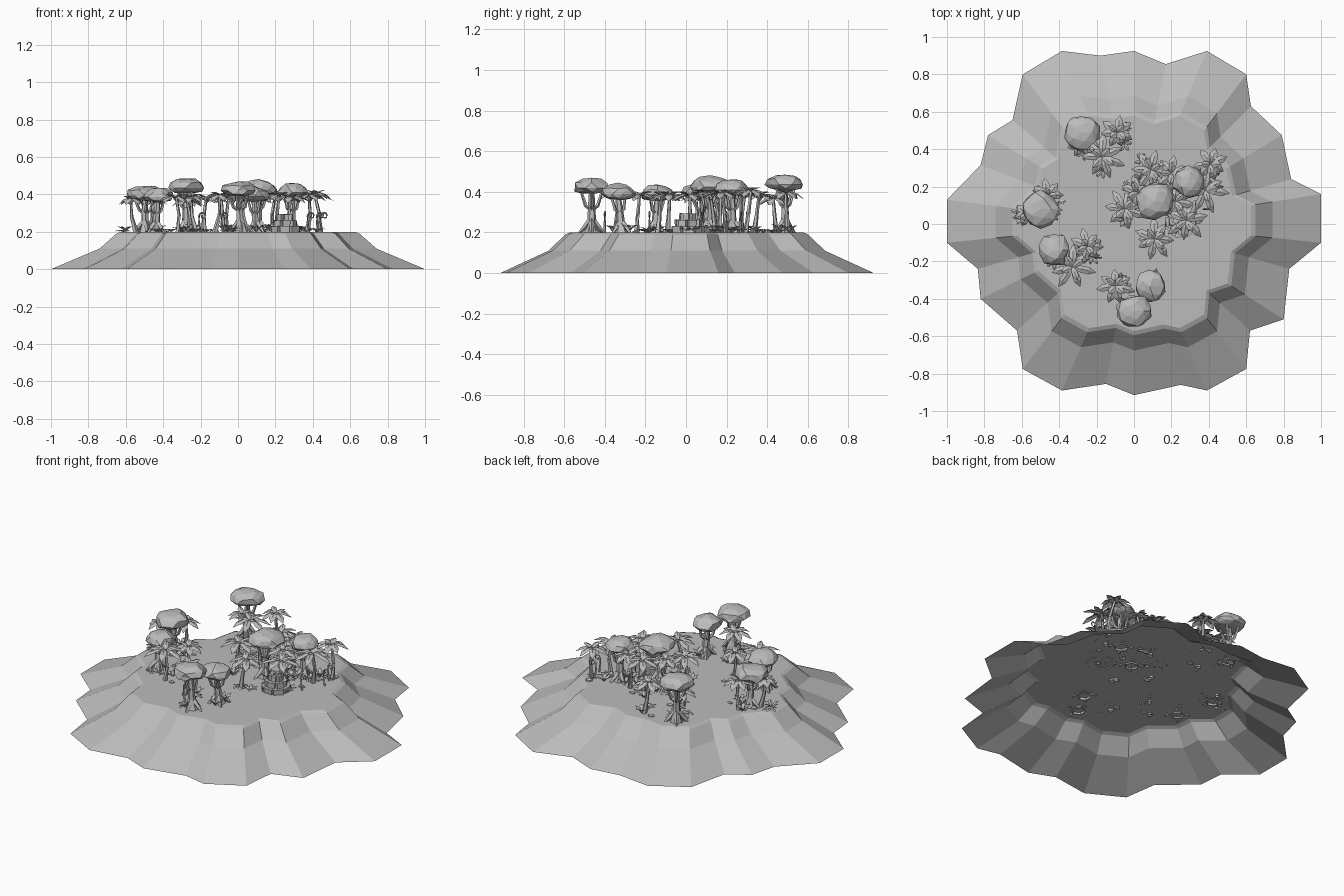
import bpy, bmesh, math, random
from mathutils import Vector, Matrix

random.seed(4)
cube = bpy.data.objects.get("Cube")
if cube:
    bpy.data.objects.remove(cube)

grey = bpy.data.materials.new("stone grey")
grey.use_nodes = True
grey.diffuse_color = (0.5, 0.5, 0.5, 1)
grey.node_tree.nodes["Principled BSDF"].inputs["Base Color"].default_value = (0.5, 0.5, 0.5, 1)

GROUND = 0.2


def finish(bm, name):
    mesh = bpy.data.meshes.new(name)
    bm.to_mesh(mesh)
    bm.free()
    mesh.materials.append(grey)
    obj = bpy.data.objects.new(name, mesh)
    bpy.context.collection.objects.link(obj)
    return obj


def tube(bm, path, radii, sides=6):
    """Skin a low-poly tube along a path."""
    rings = []
    for i, p in enumerate(path):
        a, b = path[max(i - 1, 0)], path[min(i + 1, len(path) - 1)]
        turn = (b - a).to_track_quat('Z', 'Y')
        ring = []
        for k in range(sides):
            ang = math.tau * k / sides
            ring.append(bm.verts.new(p + turn @ Vector((math.cos(ang), math.sin(ang), 0)) * radii[i]))
        rings.append(ring)
    for low, high in zip(rings, rings[1:]):
        for k in range(sides):
            j = (k + 1) % sides
            bm.faces.new((low[k], low[j], high[j], high[k]))
    bm.faces.new(rings[-1])


def leaf(bm, base, yaw, length, width, rise, droop):
    """Folded blade that rises, then bends down to a point."""
    out = Vector((math.cos(yaw), math.sin(yaw), 0))
    side = Vector((-out.y, out.x, 0))
    rows = []
    for t, w in ((0, 0.25), (0.35, 0.9), (0.7, 1), (1, 0.08)):
        mid = base + out * length * t + Vector((0, 0, rise * t - droop * t * t))
        fold = Vector((0, 0, -0.35 * width * w))
        rows.append([bm.verts.new(mid + side * width * w * s + fold * abs(s)) for s in (-1, 0, 1)])
    for a, b in zip(rows, rows[1:]):
        for k in (0, 1):
            bm.faces.new((a[k], a[k + 1], b[k + 1], b[k]))


def rosette(bm, centre, count, length, width, rise, droop):
    start = random.uniform(0, math.tau)
    for k in range(count):
        yaw = start + math.tau * k / count + random.uniform(-0.15, 0.15)
        leaf(bm, centre, yaw, length * random.uniform(0.85, 1.1), width, rise, droop)


def lump(bm, centre, size, detail, rough):
    """Faceted, uneven ball."""
    made = bmesh.ops.create_icosphere(bm, subdivisions=detail, radius=1)["verts"]
    for v in made:
        v.co *= random.uniform(1 - rough, 1 + rough * 0.4)
        v.co = centre + Vector([c * s for c, s in zip(v.co, size)])
    return made


# Hill: one outline scaled into rings, open underneath
outline = [(1, .16), (1, -.1), (.83, -.24), (.8, -.51), (.62, -.57), (.6, -.775),
           (.39, -.89), (.25, -.86), (0, -.915), (-.15, -.855), (-.385, -.89), (-.595, -.775),
           (-.625, -.57), (-.82, -.4), (-.835, -.24), (-1, -.1), (-1, .13), (-.82, .315),
           (-.78, .475), (-.65, .555), (-.595, .8), (-.385, .925), (-.18, .9), (0, .925),
           (.17, .855), (.39, .925), (.6, .8), (.625, .63), (.79, .475), (.84, .24)]
bm = bmesh.new()
rings = [[bm.verts.new((x * s, y * s, z)) for x, y in outline]
         for s, z in ((1, 0), (0.74, 0.11), (0.65, 0.19), (0.625, GROUND))]
n = len(outline)
for low, high in zip(rings, rings[1:]):
    for k in range(n):
        j = (k + 1) % n
        bm.faces.new((low[j], low[k], high[k], high[j]))
bm.faces.new(rings[-1])
bmesh.ops.recalc_face_normals(bm, faces=bm.faces)
bmesh.ops.triangulate(bm, faces=[f for f in bm.faces if len(f.verts) > 4])
if max(bm.faces, key=lambda f: f.calc_center_median().z).normal.z < 0:
    bmesh.ops.reverse_faces(bm, faces=bm.faces)
finish(bm, "hill")

# Broad trees: x, y, top height, crown radius
trees = [(-.28, .49, .485, .1), (-.5, .08, .445, .105), (-.43, -.14, .435, .09),
         (.085, -.335, .44, .085), (0, -.465, .47, .095), (.11, .12, .475, .105),
         (.29, .225, .46, .085)]
for x, y, top, r in trees:
    bm = bmesh.new()
    crown = Vector((x, y, top - 0.05))
    for v in lump(bm, crown, (r, r, 0.055), 2, 0.16):
        if v.co.z < crown.z - 0.01:
            v.co.z = crown.z - 0.01 - 0.5 * (crown.z - 0.01 - v.co.z)
    finish(bm, "tree_crown")
    # Trunk with forked branches and spreading roots
    bm = bmesh.new()
    foot = Vector((x + random.uniform(-0.02, 0.02), y + random.uniform(-0.02, 0.02), GROUND))
    fork = foot.lerp(crown, 0.6)
    tube(bm, [foot - Vector((0, 0, 0.01)), foot.lerp(crown, 0.2), fork, crown],
         [0.04, 0.022, 0.018, 0.012])
    for k in range(4):
        ang = math.tau * k / 4 + x * 9
        out = Vector((math.cos(ang), math.sin(ang), 0))
        tube(bm, [foot.lerp(crown, 0.35), foot + out * 0.03 + Vector((0, 0, 0.03)),
                  foot + out * 0.065 - Vector((0, 0, 0.008))], [0.01, 0.013, 0.006], 4)
        tube(bm, [foot.lerp(crown, 0.5), fork + out * 0.03, crown + out * r * 0.6],
             [0.01, 0.009, 0.006], 4)
    finish(bm, "tree_trunk")

# Palms: x, y, crown height, spread
palms = [(-.09, .49, .39, .09), (-.17, .36, .38, .12), (-.27, .43, .36, .09),
         (-.25, -.12, .38, .09), (-.33, -.23, .38, .12), (-.57, .05, .37, .07),
         (-.46, .15, .37, .09), (-.1, -.33, .39, .1), (.11, -.08, .38, .11),
         (.09, .29, .4, .11), (.28, .02, .38, .12), (-.05, .08, .38, .11),
         (.41, .32, .4, .09), (.38, .18, .39, .12), (.2, .27, .4, .1),
         (.02, .17, .38, .1), (.22, .12, .39, .11)]
for x, y, top, spread in palms:
    bm = bmesh.new()
    head = Vector((x, y, top))
    foot = Vector((x + random.uniform(-0.03, 0.03), y + random.uniform(-0.03, 0.03), GROUND - 0.01))
    bend = foot.lerp(head, 0.5) + Vector((random.uniform(-0.015, 0.015), 0, 0))
    tube(bm, [foot, bend, head], [0.016, 0.01, 0.008], 5)
    finish(bm, "palm_trunk")
    bm = bmesh.new()
    rosette(bm, head, 7, spread, 0.02, 0.06, 0.085)
    rosette(bm, head, 4, spread * 0.6, 0.016, 0.06, 0.04)
    finish(bm, "palm_fronds")

# Undergrowth and loose stones around every plant
ferns, stones = bmesh.new(), bmesh.new()
for x, y, top, spread in trees + palms:
    for k in range(2):
        ang = random.uniform(0, math.tau)
        d = random.uniform(0.03, 0.07)
        spot = Vector((x * 0.97 + d * math.cos(ang), y * 0.97 + d * math.sin(ang), GROUND))
        rosette(ferns, spot, 6, 0.045, 0.01, random.uniform(0.04, 0.09), 0.045)
    s = random.uniform(0.012, 0.022)
    lump(stones, Vector((x * 0.95 - d * math.cos(ang), y * 0.95 - d * math.sin(ang), GROUND)),
         (s * 1.3, s, s * 0.7), 1, 0.2)
finish(ferns, "undergrowth")
finish(stones, "loose_stones")

# Stepped stone mound built from rough blocks
bm = bmesh.new()
for tier, radius in enumerate((0.075, 0.058, 0.04)):
    count = 8 - tier
    for k in range(count):
        ang = math.tau * k / count + tier * 0.4
        block = bmesh.ops.create_cube(bm, size=1)["verts"]
        place = (Matrix.Translation((0.25, 0.01, GROUND + 0.013 + tier * 0.032))
                 @ Matrix.Rotation(ang, 4, 'Z') @ Matrix.Translation((radius * 0.7, 0, 0))
                 @ Matrix.Diagonal((radius * 0.75, radius * 0.72, 0.034, 1)))
        for v in block:
            v.co = place @ (v.co * random.uniform(0.85, 1.08))
finish(bm, "stone_mound")

# Curled young fern shoots
for x, y in ((.45, .2), (.43, .27), (.38, .08), (-.2, -.18), (-.2, .3), (-.08, -.4)):
    bm = bmesh.new()
    path = [Vector((x, y, GROUND - 0.01)), Vector((x - 0.008, y, GROUND + 0.05))]
    for k in range(10):
        ang = math.pi - k * 0.75
        r = 0.02 - k * 0.0014
        path.append(Vector((x + 0.012 + r * math.cos(ang), y, GROUND + 0.085 + r * math.sin(ang))))
    tube(bm, path, [0.006 - 0.0003 * k for k in range(len(path))], 4)
    finish(bm, "curled_shoot")
